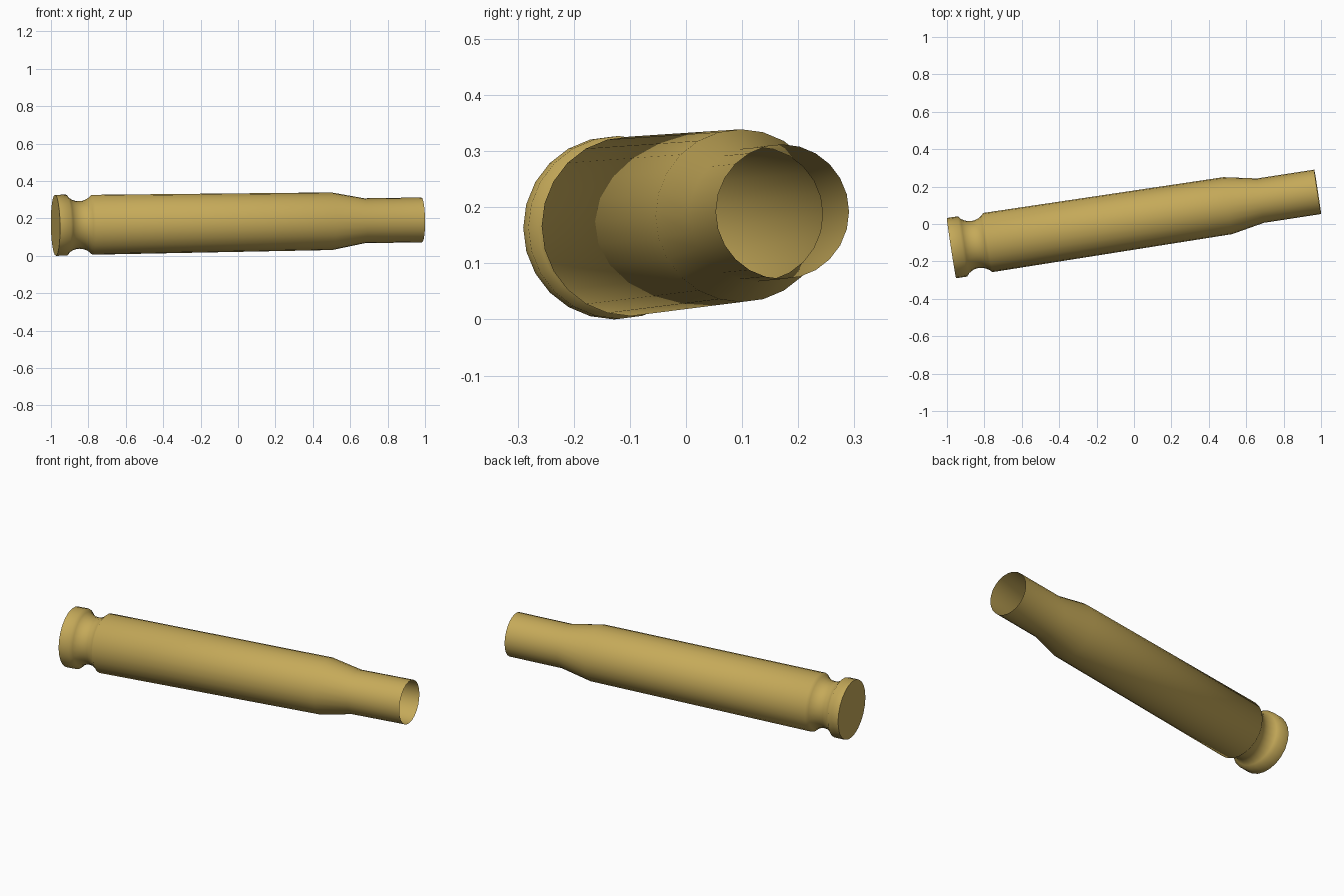
import bpy, bmesh, math
from mathutils import Vector

if "Cube" in bpy.data.objects:
    bpy.data.objects.remove(bpy.data.objects["Cube"])

SIDES = 24
base = Vector((-0.976, -0.129, 0.163))
mouth = Vector((0.982, 0.172, 0.192))
axis = mouth - base
length = axis.length

# Profile as (distance from base, radius): rim, round extractor groove, body, shoulder, neck
profile = [(0, 0.163), (0.06, 0.163)]
half, depth = 0.0685, 0.034
arc_r = (half**2 + depth**2) / (2 * depth)
spread = math.asin(half / arc_r)
for i in range(1, 8):
    a = spread * (i / 4 - 1)
    profile.append((0.1285 + arc_r * math.sin(a),
                    0.161 - depth + arc_r * (1 - math.cos(a))))
profile += [(0.197, 0.160), (1.495, 0.154), (1.672, 0.120), (length, 0.120)]

# Lathe the profile: closed base, open thin-walled mouth
bm = bmesh.new()
rings = [[bm.verts.new((r * math.cos(2 * math.pi * k / SIDES),
                        r * math.sin(2 * math.pi * k / SIDES), t))
          for k in range(SIDES)] for t, r in profile]
for lo, hi in zip(rings, rings[1:]):
    for k in range(SIDES):
        n = (k + 1) % SIDES
        bm.faces.new((lo[k], lo[n], hi[n], hi[k]))
bm.faces.new(rings[0][::-1])

# Lay the case along its tilted axis
rot = axis.to_track_quat('Z', 'Y').to_matrix()
for v in bm.verts:
    v.co = base + rot @ v.co
lowest = min(v.co.z for v in bm.verts)
for v in bm.verts:
    v.co.z -= lowest

mesh = bpy.data.meshes.new("cartridge_case")
bm.to_mesh(mesh)
bm.free()
case = bpy.data.objects.new("cartridge_case", mesh)
bpy.context.collection.objects.link(case)

# Brass
brass = bpy.data.materials.new("brass")
brass.diffuse_color = (0.56, 0.40, 0.10, 1)
brass.use_nodes = True
brass.node_tree.nodes["Principled BSDF"].inputs["Base Color"].default_value = brass.diffuse_color
mesh.materials.append(brass)

bpy.context.view_layer.objects.active = case
case.select_set(True)
bpy.ops.object.shade_smooth_by_angle(angle=math.radians(60))
